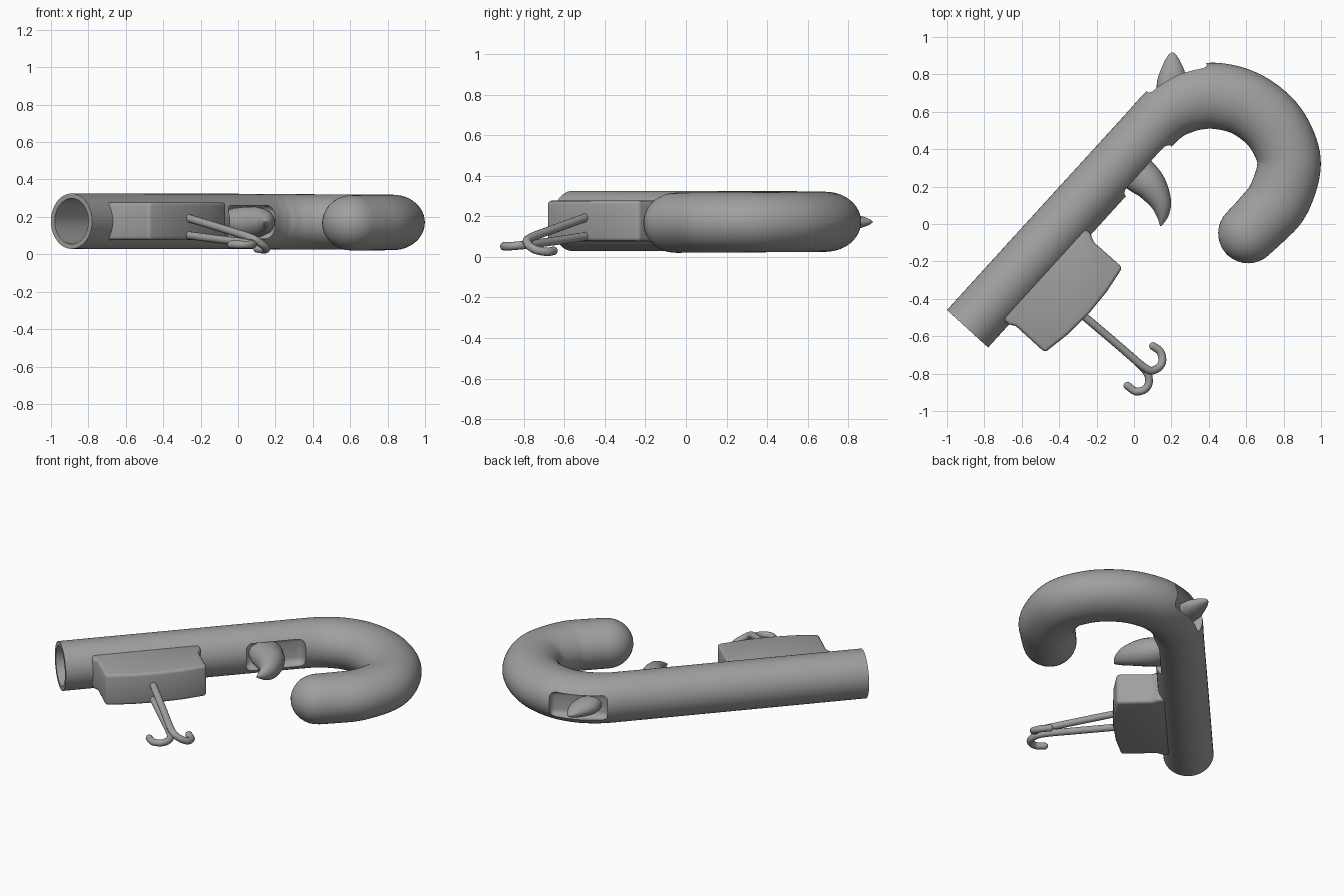
import bpy, bmesh, math
from mathutils import Vector, Matrix

if "Cube" in bpy.data.objects:
    bpy.data.objects.remove(bpy.data.objects["Cube"], do_unlink=True)

grey = bpy.data.materials.new("plain_grey")
grey.use_nodes = True
grey.diffuse_color = (0.35, 0.35, 0.35, 1)
grey.node_tree.nodes["Principled BSDF"].inputs["Base Color"].default_value = grey.diffuse_color

MID = 0.172                                  # height of the barrel axis
ALONG = Vector((0.674, 0.739, 0))            # barrel direction
ACROSS = Vector((0.739, -0.674, 0))          # from barrel towards the grip side
CORNER = Vector((-1.0, -0.46, 0))
Z = Vector((0, 0, 1))


def at(s, p, z=MID):
    return CORNER + ALONG * s + ACROSS * p + Z * z


def finish(name, bm):
    bmesh.ops.recalc_face_normals(bm, faces=bm.faces)
    mesh = bpy.data.meshes.new(name)
    bm.to_mesh(mesh)
    bm.free()
    mesh.materials.append(grey)
    ob = bpy.data.objects.new(name, mesh)
    bpy.context.collection.objects.link(ob)
    return ob


def activate(ob):
    bpy.ops.object.select_all(action='DESELECT')
    ob.select_set(True)
    bpy.context.view_layer.objects.active = ob


def smooth(ob, angle=35):
    activate(ob)
    bpy.ops.object.shade_smooth_by_angle(angle=math.radians(angle))


def apply_modifiers(ob):
    activate(ob)
    for m in list(ob.modifiers):
        bpy.ops.object.modifier_apply(modifier=m.name)


def spline(pts, steps):
    """Smooth curve through control points of any dimension."""
    pts = [Vector(p) for p in pts]
    ext = [pts[0] * 2 - pts[1]] + pts + [pts[-1] * 2 - pts[-2]]
    out = []
    for a, b, c, d in zip(ext, ext[1:], ext[2:], ext[3:]):
        for i in range(steps):
            t = i / steps
            out.append((b * 2 + (c - a) * t + (a * 2 - b * 5 + c * 4 - d) * t * t
                        + (b * 3 - a - c * 3 + d) * t ** 3) * 0.5)
    return out + [pts[-1]]


def sweep(name, path, widths, heights, sides=16, round_end=False):
    """Skin elliptical rings along a path."""
    path, widths, heights = list(path), list(widths), list(heights)
    tangents = [(path[min(i + 1, len(path) - 1)] - path[max(i - 1, 0)]).normalized()
                for i in range(len(path))]
    if round_end:
        tip, t, w, h = path[-1], tangents[-1], widths[-1], heights[-1]
        for k in range(1, 9):
            a = math.pi / 2 * k / 8.2
            path.append(tip + t * w * math.sin(a))
            widths.append(w * math.cos(a))
            heights.append(h * math.cos(a))
            tangents.append(t)
    bm = bmesh.new()
    rings = []
    for p, t, w, h in zip(path, tangents, widths, heights):
        side = t.cross(Z).normalized()
        up = side.cross(t)
        angles = [2 * math.pi * k / sides for k in range(sides)]
        rings.append([bm.verts.new(p + side * w * math.cos(a) + up * h * math.sin(a))
                      for a in angles])
    for r, q in zip(rings, rings[1:]):
        for k in range(sides):
            j = (k + 1) % sides
            bm.faces.new((r[k], r[j], q[j], q[k]))
    bm.faces.new(rings[0])
    bm.faces.new(rings[-1])
    return finish(name, bm)


def rounded_box(name, centre, angle, size, radius):
    bm = bmesh.new()
    bmesh.ops.create_cube(bm, size=1, matrix=Matrix.Translation(centre)
                          @ Matrix.Rotation(angle, 4, 'Z') @ Matrix.Diagonal((*size, 1)))
    bmesh.ops.bevel(bm, geom=bm.edges[:], offset=radius, segments=4, profile=0.5,
                    affect='EDGES')
    return finish(name, bm)


# Hooked barrel: x, y, half width
cane = [(-0.89, -0.56, 0.149), (-0.4, -0.022, 0.149), (0.05, 0.471, 0.149),
        (0.16, 0.585, 0.155), (0.235, 0.637, 0.165), (0.32, 0.672, 0.172),
        (0.44, 0.685, 0.177), (0.595, 0.645, 0.175), (0.735, 0.54, 0.173),
        (0.815, 0.4, 0.17), (0.825, 0.28, 0.17), (0.77, 0.125, 0.17),
        (0.69, 0.03, 0.165), (0.61, -0.05, 0.16)]
pts = spline(cane, 6)
path = [Vector((p.x, p.y, 0.177 - 0.009 * i / len(pts))) for i, p in enumerate(pts)]
barrel = sweep("hooked_barrel", path, [p.z for p in pts], [0.148] * len(pts), 48, True)

# Bore and the two recesses
bore = sweep("bore_cutter", [at(-0.1, 0.149, 0.177), at(0.85, 0.149, 0.177)],
             [0.122] * 2, [0.122] * 2, 48)
tilt = math.atan2(ALONG.y, ALONG.x)
recess = rounded_box("trigger_recess_cutter", at(1.275, 0.315), tilt, (0.36, 0.2, 0.18), 0.04)
notch = rounded_box("hammer_recess_cutter", Vector((0.215, 0.81, MID)), math.radians(27),
                    (0.35, 0.16, 0.16), 0.035)
for cutter in (bore, recess, notch):
    cutter.hide_render = True
    m = barrel.modifiers.new("cut", 'BOOLEAN')
    m.operation, m.solver, m.object = 'DIFFERENCE', 'EXACT', cutter
apply_modifiers(barrel)
for cutter in (bore, recess, notch):
    bpy.data.objects.remove(cutter, do_unlink=True)
smooth(barrel)

# Curved trigger and hammer horns: x, y, half width, half height
horns = {
    "trigger": [(-0.05, 0.33, 0.1, 0.07), (0.02, 0.27, 0.1, 0.08), (0.09, 0.205, 0.085, 0.083),
                (0.14, 0.12, 0.06, 0.065), (0.152, 0.05, 0.035, 0.04), (0.143, -0.01, 0.004, 0.005)],
    "hammer": [(0.2, 0.66, 0.06, 0.045), (0.198, 0.73, 0.077, 0.052), (0.205, 0.8, 0.07, 0.045),
               (0.205, 0.86, 0.047, 0.03), (0.205, 0.9, 0.024, 0.016), (0.205, 0.918, 0.004, 0.004)],
}
for name, ctrl in horns.items():
    pts = spline(ctrl, 5)
    smooth(sweep(name, [Vector((p[0], p[1], MID)) for p in pts],
                 [max(p[2], 0.003) for p in pts], [max(p[3], 0.003) for p in pts], 24), 60)

# Side box with a bowed outer face and flared root
outline = [(0.165, 0.2), (0.165, 0.295), (0.185, 0.33), (0.185, 0.54), (0.34, 0.565),
           (0.5, 0.573), (0.65, 0.565), (0.8, 0.54), (0.797, 0.33), (0.82, 0.295), (0.82, 0.2)]
bm = bmesh.new()
base = bm.faces.new([bm.verts.new(at(s, p, 0.077)) for s, p in outline])
top = bmesh.ops.extrude_face_region(bm, geom=[base])
bmesh.ops.translate(bm, vec=Z * 0.2,
                    verts=[v for v in top["geom"] if isinstance(v, bmesh.types.BMVert)])
box = finish("side_box", bm)
m = box.modifiers.new("round", 'BEVEL')
m.width, m.segments, m.angle_limit = 0.018, 3, math.radians(30)
apply_modifiers(box)
smooth(box, 40)

# Two thin rods ending in hooks
rods = {
    "upper_hook_rod": [(-0.33, -0.44, 0.213), (-0.1, -0.635, 0.143), (0.06, -0.77, 0.092),
                       (0.115, -0.778, 0.062), (0.15, -0.74, 0.035), (0.142, -0.685, 0.025),
                       (0.102, -0.653, 0.03)],
    "lower_hook_rod": [(-0.33, -0.44, 0.11), (-0.1, -0.635, 0.08), (0.05, -0.77, 0.062),
                       (0.08, -0.835, 0.055), (0.06, -0.882, 0.052), (0.01, -0.895, 0.052),
                       (-0.035, -0.865, 0.052)],
}
for name, ctrl in rods.items():
    pts = spline(ctrl, 7)
    radii = [0.021] * len(pts)
    smooth(sweep(name, pts, radii, radii, 14, True), 60)
